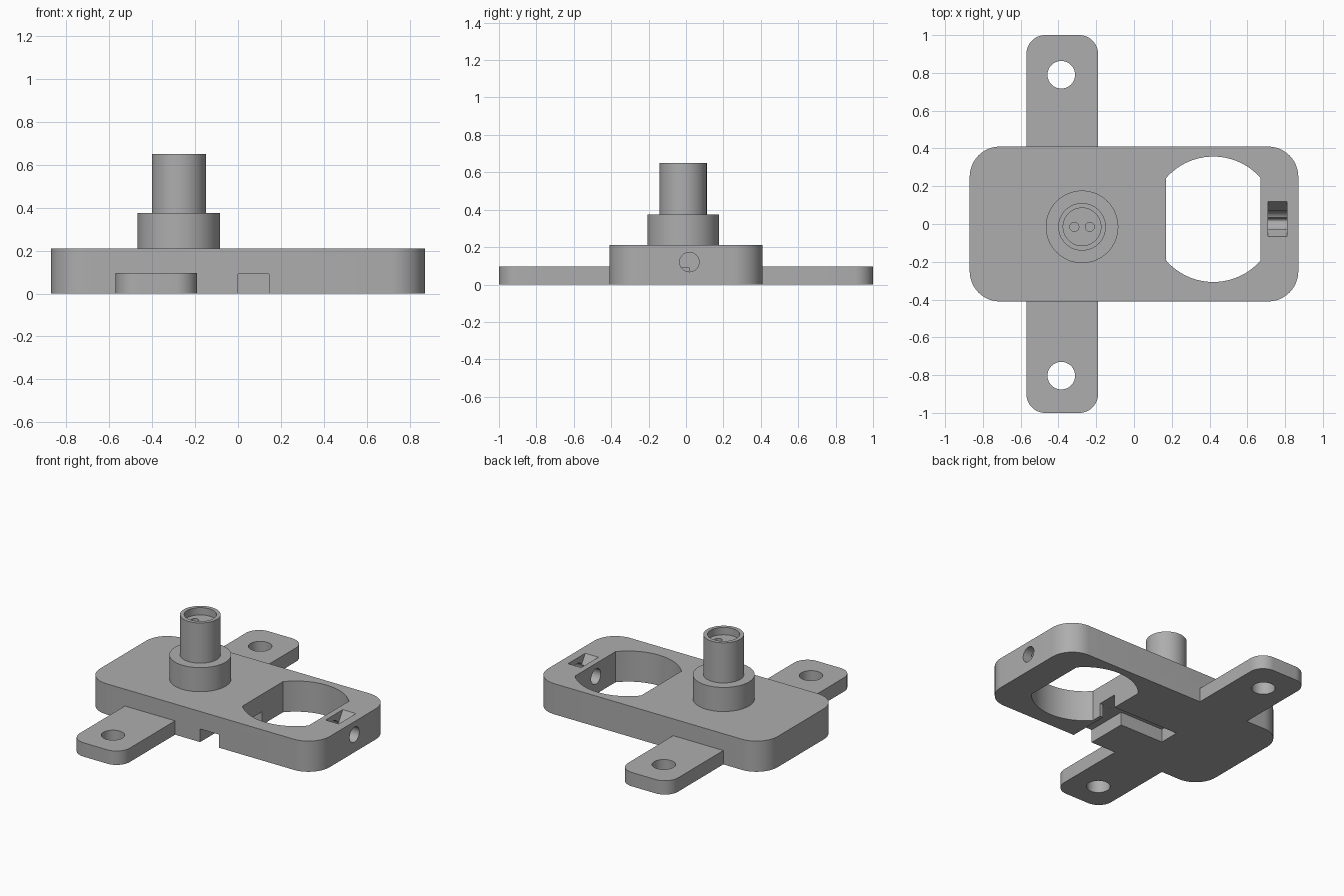
import bpy
import bmesh
from math import sin, cos, pi, radians, sqrt, asin
from mathutils import Matrix, Vector

cube = bpy.data.objects.get("Cube")
if cube:
    bpy.data.objects.remove(cube, do_unlink=True)

grey = bpy.data.materials.new("plain_grey")
grey.use_nodes = True
colour = (0.42, 0.42, 0.42, 1)
grey.diffuse_color = colour
grey.node_tree.nodes["Principled BSDF"].inputs["Base Color"].default_value = colour


def prism(name, outline, z0, z1, matrix=Matrix()):
    """Extrude a 2D outline from z0 to z1."""
    bm = bmesh.new()
    face = bm.faces.new([bm.verts.new((x, y, z0)) for x, y in outline])
    top = bmesh.ops.extrude_face_region(bm, geom=[face])["geom"]
    bmesh.ops.translate(bm, vec=(0, 0, z1 - z0),
                        verts=[v for v in top if isinstance(v, bmesh.types.BMVert)])
    bmesh.ops.transform(bm, matrix=matrix, verts=bm.verts)
    bmesh.ops.recalc_face_normals(bm, faces=bm.faces)
    mesh = bpy.data.meshes.new(name)
    bm.to_mesh(mesh)
    bm.free()
    mesh.materials.append(grey)
    ob = bpy.data.objects.new(name, mesh)
    bpy.context.collection.objects.link(ob)
    return ob


def circle(cx, cy, r, n=64):
    return [(cx + r * cos(2 * pi * i / n), cy + r * sin(2 * pi * i / n)) for i in range(n)]


def rectangle(x0, x1, y0, y1):
    return [(x0, y0), (x1, y0), (x1, y1), (x0, y1)]


def rounded(x0, x1, y0, y1, r, n=12):
    centres = [(x1 - r, y1 - r), (x0 + r, y1 - r), (x0 + r, y0 + r), (x1 - r, y0 + r)]
    return [(cx + r * cos(pi / 2 * (q + i / n)), cy + r * sin(pi / 2 * (q + i / n)))
            for q, (cx, cy) in enumerate(centres) for i in range(n + 1)]


def combine(target, other, operation):
    """Apply a boolean and remove the helper."""
    mod = target.modifiers.new("boolean", "BOOLEAN")
    mod.operation, mod.object, mod.solver = operation, other, "EXACT"
    bpy.context.view_layer.update()
    graph = bpy.context.evaluated_depsgraph_get()
    mesh = bpy.data.meshes.new_from_object(target.evaluated_get(graph))
    target.modifiers.clear()
    target.data = mesh
    bpy.data.objects.remove(other, do_unlink=True)


# Main body with the crossing mounting strap
H = 0.21
body = prism("base_plate", rounded(-0.87, 0.87, -0.41, 0.41, 0.16), 0, H)
strap = prism("strap", rounded(-0.57, -0.19, -1, 1, 0.1), 0, 0.095)
combine(body, strap, "UNION")

# Stepped post
px, py = -0.275, -0.015
combine(body, prism("collar", circle(px, py, 0.192), 0.15, 0.375), "UNION")
combine(body, prism("post", circle(px, py, 0.126), 0.3, 0.65), "UNION")

# Post recess and pin holes
cutters = [prism("recess", circle(px, py, 0.1), 0.6, 0.8)]
for side in (-1, 1):
    cutters.append(prism("pin_hole", circle(px + side * 0.041, py, 0.024, 32), 0.45, 0.7))

# Strap screw holes
for y in (-0.803, 0.79):
    cutters.append(prism("screw_hole", circle(-0.385, y, 0.073), -0.1, 0.3))

# Round opening with flattened sides
R, half = 0.332, 0.25
a = asin(half / R)
steps = 32
arc = [-a + 2 * a * i / steps for i in range(steps + 1)]
opening = [(0.42 + s * R * sin(t), 0.025 + s * R * cos(t)) for s in (1, -1) for t in arc]
cutters.append(prism("opening", opening, -0.1, 0.4))

# Underside channels, from the front edge and from the post to the opening
cutters.append(prism("front_channel", rectangle(0, 0.145, -0.6, 0.015), -0.1, 0.09))
cutters.append(prism("cross_channel", rectangle(-0.33, 0.3, -0.125, 0.016), -0.1, 0.0901))

# V-shaped pocket and the side hole that passes through it
along_x = Matrix(((0, 0, 1, 0), (1, 0, 0, 0), (0, 1, 0, 0), (0, 0, 0, 1)))
pocket = [(0.027, 0.06), (0.12, H), (0.12, 0.3), (-0.066, 0.3), (-0.066, H)]
cutters.append(prism("pocket", pocket, 0.71, 0.81, along_x))
cutters.append(prism("side_hole", circle(0.018, 0.12, 0.052, 40), 0.6, 1, along_x))

for cutter in cutters:
    combine(body, cutter, "DIFFERENCE")

# Smooth the curved walls, keep the edges sharp
bpy.ops.object.select_all(action="DESELECT")
body.select_set(True)
bpy.context.view_layer.objects.active = body
bpy.ops.object.shade_smooth_by_angle(angle=radians(30))
